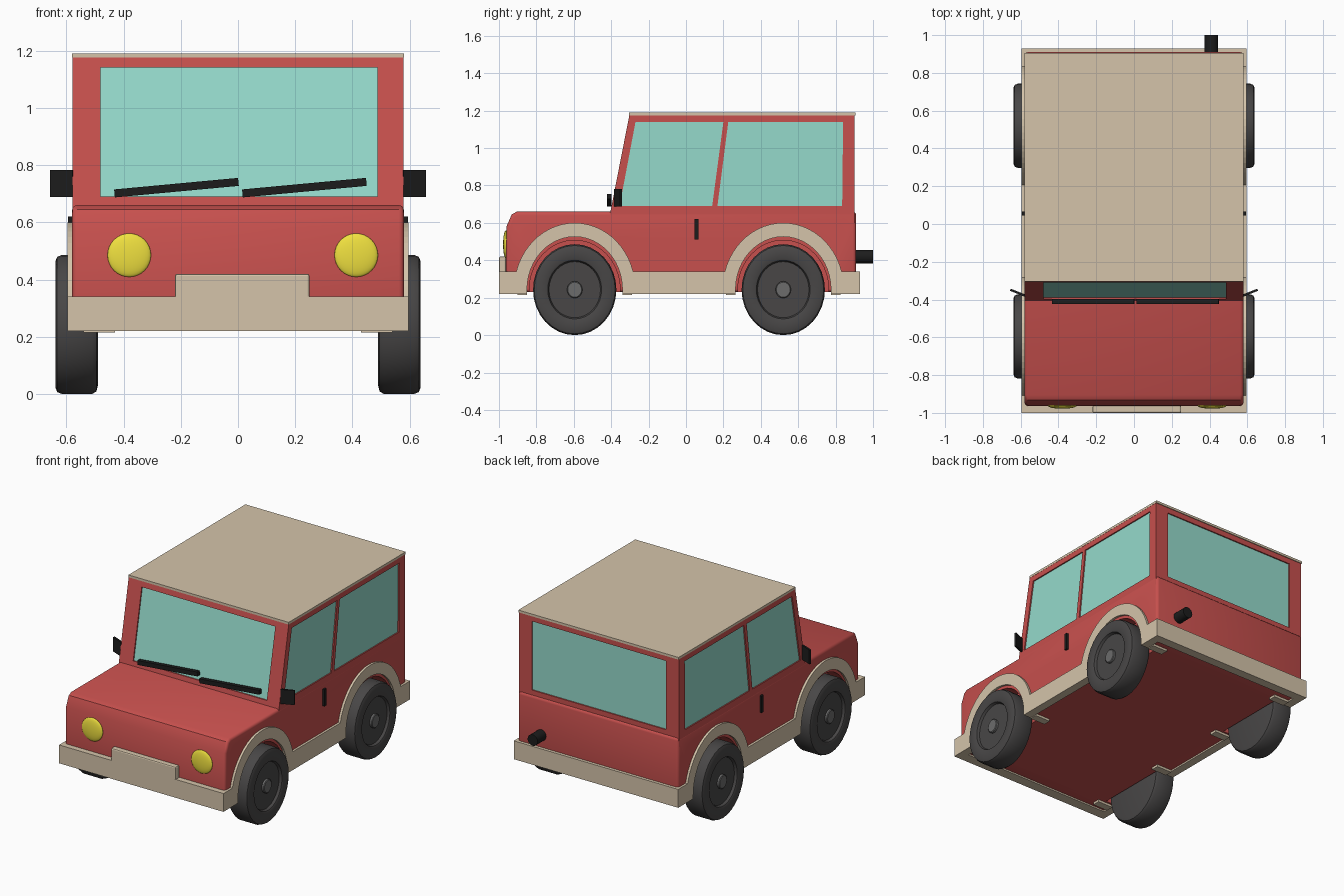
import bpy, bmesh
from math import pi, sin, cos, asin, atan2, radians
from mathutils import Matrix

if "Cube" in bpy.data.objects:
    bpy.data.objects.remove(bpy.data.objects["Cube"])


def material(name, r, g, b):
    m = bpy.data.materials.new(name)
    m.diffuse_color = (r, g, b, 1)
    m.use_nodes = True
    m.node_tree.nodes["Principled BSDF"].inputs["Base Color"].default_value = m.diffuse_color
    return m


RED = material("red paint", 0.57, 0.08, 0.075)
CREAM = material("cream trim", 0.66, 0.55, 0.40)
GLASS = material("glass", 0.30, 0.70, 0.60)
YELLOW = material("lamp yellow", 0.87, 0.75, 0.05)
TYRE = material("tyre", 0.065, 0.062, 0.062)
BLACK = material("black", 0.012, 0.012, 0.012)
HUB = material("hub grey", 0.15, 0.15, 0.15)

AXLES = {"front": -0.595, "rear": 0.52}
WHEEL_Z = 0.243


def finish(bm, name, mat):
    bmesh.ops.recalc_face_normals(bm, faces=bm.faces)
    me = bpy.data.meshes.new(name)
    bm.to_mesh(me)
    bm.free()
    ob = bpy.data.objects.new(name, me)
    bpy.context.collection.objects.link(ob)
    if mat:
        me.materials.append(mat)
    return ob


def activate(ob):
    bpy.ops.object.select_all(action='DESELECT')
    ob.select_set(True)
    bpy.context.view_layer.objects.active = ob


def smooth(ob, angle=35):
    activate(ob)
    bpy.ops.object.shade_smooth_by_angle(angle=radians(angle))


def prism(name, pts, x0, x1, mat=None):
    """Side profile of (y, z) points extruded from x0 to x1."""
    bm = bmesh.new()
    face = bm.faces.new([bm.verts.new((x0, y, z)) for y, z in pts])
    ext = bmesh.ops.extrude_face_region(bm, geom=[face])
    for v in ext["geom"]:
        if isinstance(v, bmesh.types.BMVert):
            v.co.x = x1
    return finish(bm, name, mat)


def rect(y0, y1, z0, z1):
    return [(y0, z0), (y1, z0), (y1, z1), (y0, z1)]


def box(name, centre, size, mat, rot=(0, 0, 0)):
    bm = bmesh.new()
    bmesh.ops.create_cube(bm, size=1, matrix=Matrix.Diagonal((*size, 1)))
    ob = finish(bm, name, mat)
    ob.location, ob.rotation_euler = centre, rot
    return ob


def arch(cy, ry, rz, a0, a1, n=24):
    return [(cy + ry * cos(a0 + (a1 - a0) * i / n),
             WHEEL_Z + rz * sin(a0 + (a1 - a0) * i / n)) for i in range(n + 1)]


def cut(ob, cutter):
    mod = ob.modifiers.new("cut", 'BOOLEAN')
    mod.operation, mod.object, mod.solver = 'DIFFERENCE', cutter, 'EXACT'
    activate(ob)
    bpy.ops.object.modifier_apply(modifier=mod.name)
    bpy.data.objects.remove(cutter)


# Lower body with rounded edges and wheel wells
body = prism("lower_body", [(-0.965, 0.23), (-0.96, 0.58), (-0.932, 0.645), (-0.905, 0.66),
                            (0.91, 0.66), (0.91, 0.23)], -0.58, 0.58, RED)
bev = body.modifiers.new("bevel", 'BEVEL')
bev.width, bev.segments, bev.limit_method, bev.angle_limit = 0.018, 3, 'ANGLE', radians(60)
activate(body)
bpy.ops.object.modifier_apply(modifier="bevel")
for cy in AXLES.values():
    for s in (-1, 1):
        cut(body, prism("well_cutter", arch(cy, 0.243, 0.264, 0, 2 * pi, 40)[:-1],
                        s * 0.48, s * 0.7))
smooth(body)


# Cabin with recessed windows
def screen_y(z):
    return -0.404 + 0.102 * (z - 0.66) / 0.52


def sloped(d0, d1):
    return [(screen_y(0.69) + d0, 0.69), (screen_y(0.69) + d1, 0.69),
            (screen_y(1.14) + d1, 1.14), (screen_y(1.14) + d0, 1.14)]


cabin = prism("cabin", [(screen_y(0.6), 0.6), (0.9, 0.6), (0.9, 1.176), (screen_y(1.176), 1.176)],
              -0.579, 0.579, RED)
REC = 0.01
cut(cabin, prism("cutter", sloped(-0.05, REC), -0.48, 0.487))
prism("windscreen", sloped(REC - 0.002, REC + 0.004), -0.48, 0.487, GLASS)
cut(cabin, prism("cutter", rect(0.9 - REC, 0.95, 0.69, 1.14), -0.485, 0.485))
prism("rear_window", rect(0.896 - REC, 0.902 - REC, 0.69, 1.14), -0.485, 0.485, GLASS)
SIDE_WINDOWS = {
    "front_side_window": [(-0.355, 0.69), (0.14, 0.69), (0.20, 1.14), (-0.27, 1.14)],
    "rear_side_window": [(0.168, 0.69), (0.835, 0.69), (0.84, 1.14), (0.226, 1.14)],
}
for name, pts in SIDE_WINDOWS.items():
    for s in (-1, 1):
        cut(cabin, prism("cutter", pts, s * (0.579 - REC), s * 0.65))
        prism(name, pts, s * (0.575 - REC), s * (0.581 - REC), GLASS)

# Roof panel
prism("roof", rect(-0.304, 0.905, 1.175, 1.19), -0.58, 0.58, CREAM)

# Bumpers and number plate block
prism("front_bumper", rect(-1.0, -0.93, 0.22, 0.34), -0.595, 0.595, CREAM)
prism("rear_bumper", rect(0.87, 0.93, 0.22, 0.34), -0.595, 0.595, CREAM)
plate = box("front_plate", (0.015, -0.981, 0.36), (0.47, 0.038, 0.12), CREAM)
b = plate.modifiers.new("bevel", 'BEVEL')
b.width, b.segments = 0.008, 2

# Side sills with wheel arches
a = asin((0.34 - WHEEL_Z) / 0.357)
sill = [(-0.93, 0.22)]
for cy in AXLES.values():
    sill += [(cy - 0.255, 0.22)] + arch(cy, 0.255, 0.283, pi, 0) + [(cy + 0.255, 0.22)]
sill += [(0.87, 0.22), (0.87, 0.34)]
for cy in reversed(list(AXLES.values())):
    sill += arch(cy, 0.325, 0.357, a, pi - a)
sill += [(-0.93, 0.34)]
for s in (-1, 1):
    prism("side_sill", sill, s * 0.54, s * 0.595, CREAM)
    # Inner feet of the wheel arches
    for cy in AXLES.values():
        for e in (-1, 1):
            box("arch_foot", (s * 0.485, cy + e * 0.28, 0.225), (0.11, 0.05, 0.02), CREAM)


# Wheels, slightly taller than long
def lathe(name, profile, s, cy, mat, n=32):
    bm = bmesh.new()
    rings = [[bm.verts.new((s * x, cy + r * 0.917 * cos(2 * pi * i / n),
                            WHEEL_Z + r * sin(2 * pi * i / n))) for i in range(n)]
             for x, r in profile]
    for p, q in zip(rings, rings[1:]):
        for i in range(n):
            j = (i + 1) % n
            bm.faces.new((p[i], p[j], q[j], q[i]))
    bm.faces.new(rings[0])
    bm.faces.new(rings[-1])
    smooth(finish(bm, name, mat))


for place, cy in AXLES.items():
    for s in (-1, 1):
        lathe(place + "_wheel", [(0.49, 0.215), (0.495, 0.234), (0.51, 0.243), (0.615, 0.243),
                                 (0.632, 0.236), (0.638, 0.22), (0.638, 0.165), (0.634, 0.157),
                                 (0.618, 0.15), (0.618, 0.02)], s, cy, TYRE)
        lathe(place + "_hub", [(0.60, 0.045), (0.63, 0.045), (0.634, 0.04)], s, cy, HUB, 20)

# Headlights
for x in (-0.38, 0.413):
    bm = bmesh.new()
    bmesh.ops.create_uvsphere(bm, u_segments=32, v_segments=16, radius=1,
                              matrix=Matrix.Diagonal((0.076, 0.016, 0.076, 1)))
    lamp = finish(bm, "headlight", YELLOW)
    lamp.location = (x, -0.962, 0.485)
    smooth(lamp, 60)

# Wipers
for x in (-0.215, 0.232):
    box("wiper", (x, -0.41, 0.721), (0.435, 0.026, 0.028), BLACK, (0, -atan2(0.04, 0.43), 0))

# Mirrors and door handles
for s in (-1, 1):
    box("mirror", (s * 0.615, -0.364, 0.735), (0.085, 0.012, 0.094), BLACK, (0, 0, s * radians(22)))
    box("door_handle", (s * 0.582, 0.056, 0.565), (0.024, 0.02, 0.11), BLACK)

# Exhaust pipe
bm = bmesh.new()
bmesh.ops.create_cone(bm, cap_ends=True, segments=24, radius1=0.036, radius2=0.036, depth=0.12)
pipe = finish(bm, "exhaust_pipe", BLACK)
pipe.location, pipe.rotation_euler = (0.41, 0.94, 0.42), (pi / 2, 0, 0)
smooth(pipe)
